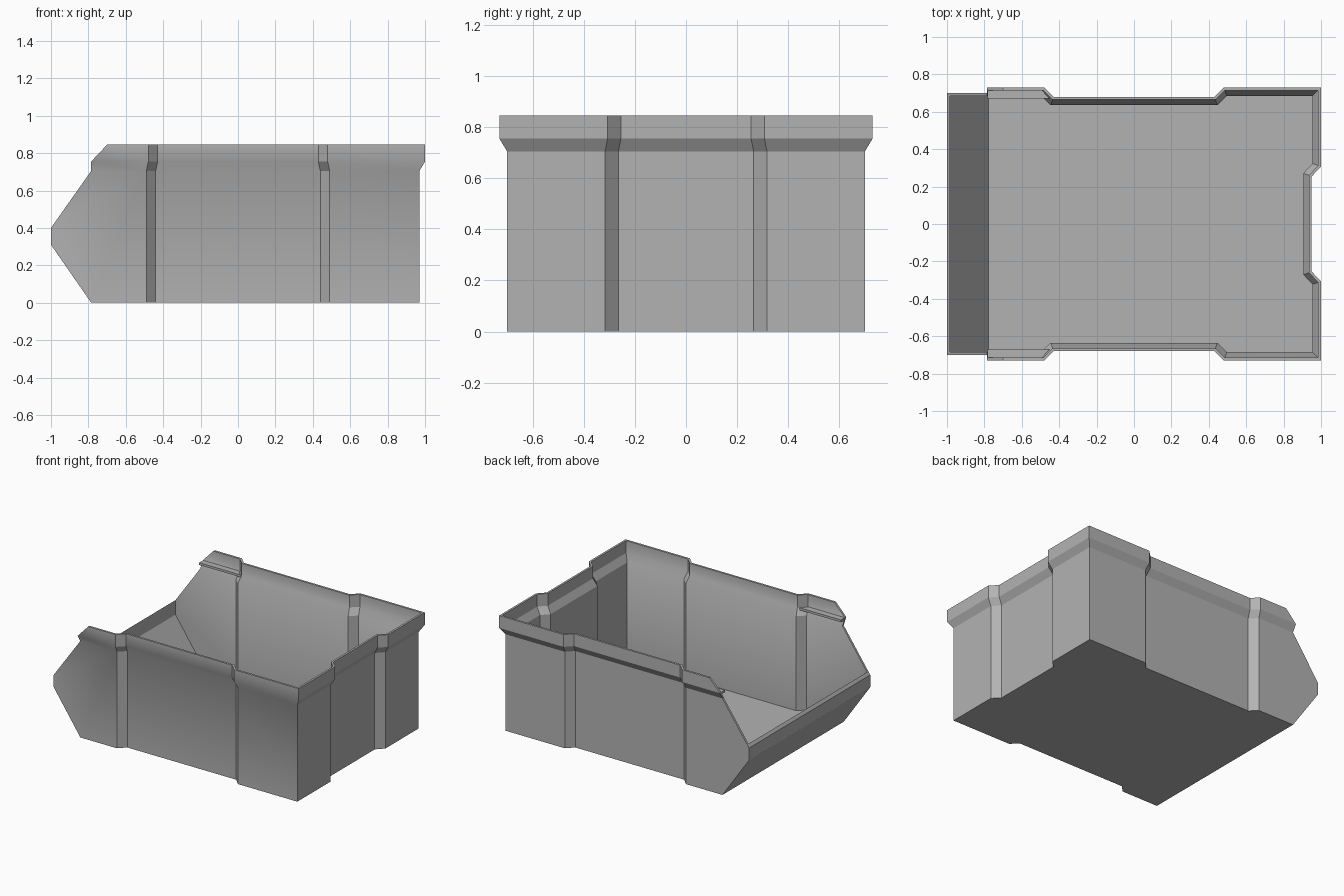
import bpy, bmesh

if "Cube" in bpy.data.objects:
    bpy.data.objects.remove(bpy.data.objects["Cube"])

T = 0.015  # wall thickness

gray = bpy.data.materials.new("gray plastic")
gray.diffuse_color = (0.45, 0.45, 0.45, 1)
gray.use_nodes = True
gray.node_tree.nodes["Principled BSDF"].inputs["Base Color"].default_value = gray.diffuse_color


def make(name, bm):
    bmesh.ops.recalc_face_normals(bm, faces=bm.faces)
    me = bpy.data.meshes.new(name)
    bm.to_mesh(me)
    bm.free()
    me.materials.append(gray)
    ob = bpy.data.objects.new(name, me)
    bpy.context.collection.objects.link(ob)
    return ob


def loft(name, rings):
    """Closed solid through rings of matching points."""
    bm = bmesh.new()
    vs = [[bm.verts.new(p) for p in r] for r in rings]
    n = len(vs[0])
    for lo, hi in zip(vs, vs[1:]):
        for i in range(n):
            j = (i + 1) % n
            bm.faces.new((lo[i], lo[j], hi[j], hi[i]))
    bm.faces.new(vs[0])
    bm.faces.new(vs[-1])
    return make(name, bm)


def outline(z, grow, inset):
    """Plan of the bin, with a shallow recess in both sides and the back."""
    y, x = 0.70 + grow - inset, 0.97 + grow - inset
    k = 0.4 * inset - 0.35 * grow
    a, b, c, d = 0.44 + k, 0.49 + k, 0.265 + k, 0.317 + k
    half = [(-1.3, y), (-b, y), (-a, y - 0.05), (a, y - 0.05), (b, y),
            (x, y), (x, d), (x - 0.05, c)]
    full = half + [(px, -py) for px, py in reversed(half)]
    return [(px, py, z) for px, py in full]


def body(name, inset):
    return loft(name, [outline(-0.2, 0, inset), outline(0.705, 0, inset),
                       outline(0.755, 0.03, inset), outline(1.1, 0.03, inset)])


def prism(name, profile):
    return loft(name, [[(x, y, z) for x, z in profile] for y in (-1.2, 1.2)])


def boolean(ob, tool, op):
    m = ob.modifiers.new("cut", 'BOOLEAN')
    m.object, m.operation, m.solver = tool, op, 'EXACT'
    dg = bpy.context.evaluated_depsgraph_get()
    me = bpy.data.meshes.new_from_object(ob.evaluated_get(dg))
    ob.modifiers.clear()
    ob.data = me
    bpy.data.objects.remove(tool)


# Bin shell: flared body trimmed to the side silhouette, then hollowed
shell = body("bin_shell", 0)
boolean(shell, prism("silhouette", [
    (-0.785, 0), (-1, 0.31), (-1, 0.40), (-0.785, 0.705), (-0.785, 0.755),
    (-0.70, 0.845), (1.2, 0.845), (1.2, 0)]), 'INTERSECT')
hollow = body("hollow", T)
boolean(hollow, prism("hollow_silhouette", [
    (-0.777, T), (-1 + T, 0.315), (-1 + T, 1.0), (1.2, 1.0), (1.2, T)]), 'INTERSECT')
boolean(shell, hollow, 'DIFFERENCE')

# Stacking ledges inside the front ends of the rim
for side, name in ((1, "left_ledge"), (-1, "right_ledge")):
    plan = [(-0.783, 0.67), (-0.45, 0.67), (-0.495, 0.718), (-0.783, 0.718)]
    loft(name, [[(x, side * y, z) for x, y in plan] for z in (0.738, 0.755)])

# Soft shading on the side flares, crisp edges elsewhere
me = shell.data
bm = bmesh.new()
bm.from_mesh(me)
for f in bm.faces:
    f.smooth = True
for e in bm.edges:
    flare = len(e.link_faces) == 2 and e.calc_face_angle(0) < 0.6 and all(
        abs(f.normal.y) > 0.8 for f in e.link_faces)
    outer_left = any(f.normal.y > 0.8 and f.calc_center_median().y > 0
                     for f in e.link_faces)
    e.smooth = flare and not outer_left
bm.to_mesh(me)
bm.free()
